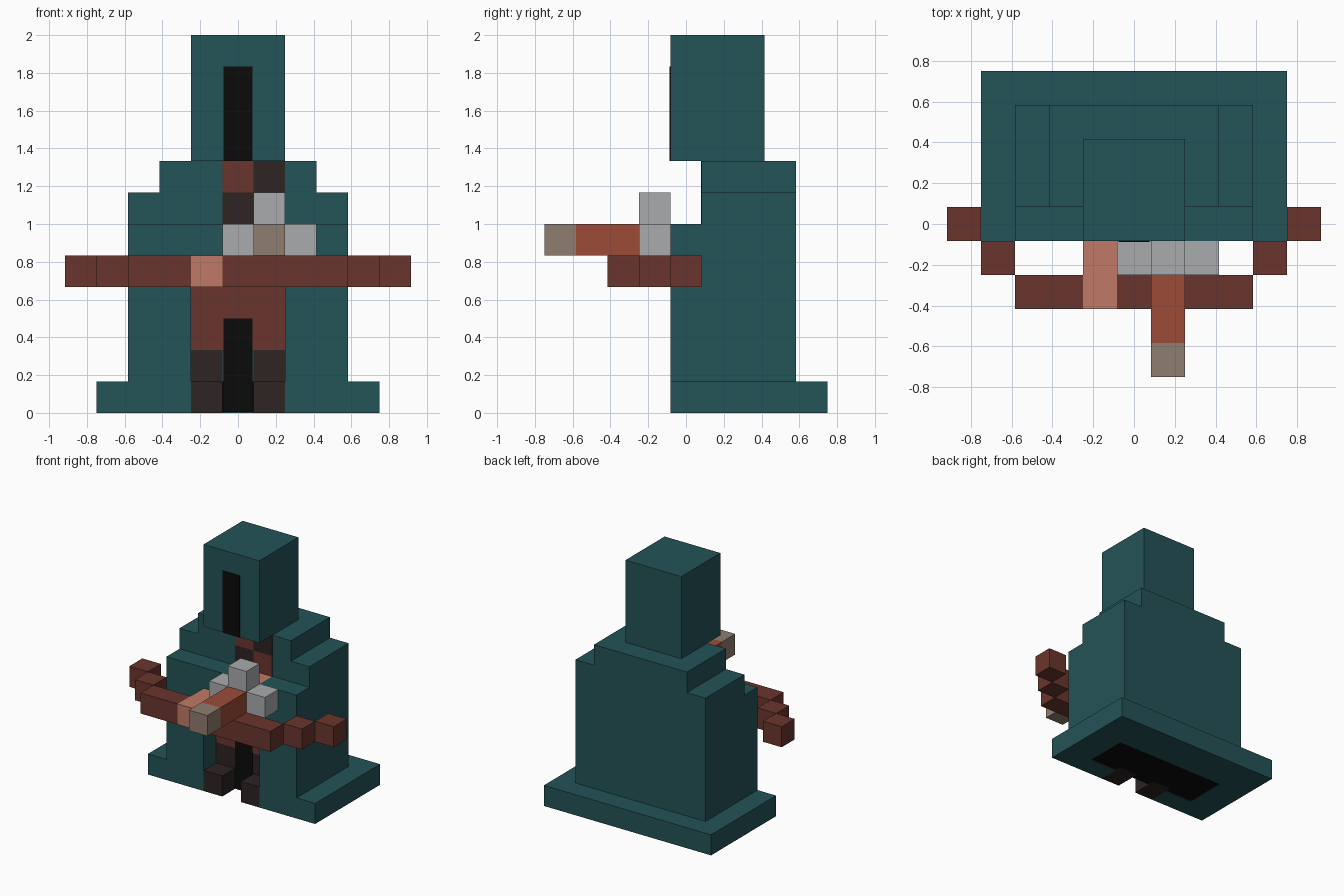
import bpy
import bmesh

U = 1 / 6      # edge of one block
P = 0.03       # plate thickness in blocks

cube = bpy.data.objects.get("Cube")
if cube:
    bpy.data.objects.remove(cube)


def material(name, hex_code):
    def linear(c):
        return c / 12.92 if c <= 0.04045 else ((c + 0.055) / 1.055) ** 2.4
    rgb = [linear(int(hex_code[i:i + 2], 16) / 255) for i in (0, 2, 4)]
    m = bpy.data.materials.new(name)
    m.use_nodes = True
    m.diffuse_color = (*rgb, 1)
    node = next(n for n in m.node_tree.nodes if n.type == 'BSDF_PRINCIPLED')
    node.inputs["Base Color"].default_value = (*rgb, 1)
    node.inputs["Roughness"].default_value = 0.9
    return m


teal = material("teal cloth", "245357")
brown = material("red brown", "6B352D")
dark = material("dark leather", "2E2323")
skin = material("skin", "C07A67")
wood = material("orange wood", "9C4B38")
grey = material("light grey", "AAABAE")
taupe = material("taupe tip", "8F7D70")
black = material("black shadow", "0B0B0B")


def part(name, mat, *boxes, mirror=False):
    """Join boxes given as (x0, x1, y0, y1, z0, z1) in block units."""
    boxes = list(boxes)
    if mirror:
        boxes += [(-b[1], -b[0], *b[2:]) for b in boxes]
    bm = bmesh.new()
    for b in boxes:
        verts = bmesh.ops.create_cube(bm, size=1)["verts"]
        for v in verts:
            for i in range(3):
                v.co[i] = (b[2 * i + 1] if v.co[i] > 0 else b[2 * i]) * U
    mesh = bpy.data.meshes.new(name)
    bm.to_mesh(mesh)
    bm.free()
    mesh.materials.append(mat)
    obj = bpy.data.objects.new(name, mesh)
    bpy.context.collection.objects.link(obj)
    return obj


# Robe hem: a ring around a dark hollow
part("hem_sides", teal, (1.5, 4.5, -.5, .5, 0, 1), (3, 4.5, .5, 2.6, 0, 1), mirror=True)
part("hem_back", teal, (-4.5, 4.5, 2.6, 4.5, 0, 1))
part("robe_hollow", black, (-3, 3, .5, 2.6, P, 1))

# Robe body and open front
part("robe_body", teal, (-3.5, 3.5, .5, 3.5, 1, 7))
part("robe_front_panels", teal, (1.5, 3.5, -.5, .5, 1, 4), mirror=True)
part("sleeves", teal, (-3.5, 3.5, -.5, .5, 4, 5), (-3.5, .5, -.5, .5, 5, 6),
     (1.5, 3.5, -.5, .5, 5, 6))
part("shoulders", teal, (-2.5, 2.5, .5, 3.5, 7, 8))

# Clothing under the robe
part("shirt", brown, (-1.5, 1.5, .5 - P, .5, 2, 4))
part("collar", brown, (-.5, .5, .5 - P, .5, 7, 8), (.5, 1.5, .5 - P, .5, 6, 7))
part("chest_strap", dark, (.5, 1.5, .5 - P, .5, 7, 8), (-.5, .5, .5 - P, .5, 6, 7))
part("legs", dark, (.5, 1.5, .5 - P, .5, 1, 2), mirror=True)
part("feet", dark, (.5, 1.5, -.5, .8, 0, 1), mirror=True)
part("leg_gap", black, (-.46, .46, .5 - 2 * P, .5, P, 3))

# Hood with a narrow face opening
part("hood", teal, (-1.5, 1.5, -.5, 2.5, 8, 12))
part("face_opening", black, (-.46, .46, -.5 - P, -.5, 8, 11))

# Hands
part("right_hand", skin, (-1.5, -.5, -2.5, -.5, 4, 5))
part("left_hand", skin, (.5, 1.5, -.5, .5, 5, 6))

# Crossbow
part("bow_middle", brown, (-3.5, -1.5, -2.5, -1.5, 4, 5), (-.5, 3.5, -2.5, -1.5, 4, 5))
part("bow_tips", brown, (3.5, 4.5, -1.5, -.5, 4, 5), (4.5, 5.5, -.5, .5, 4, 5), mirror=True)
part("bow_stock", wood, (.5, 1.5, -3.5, -1.5, 5, 6))
part("bolt_tip", taupe, (.5, 1.5, -4.5, -3.5, 5, 6))
part("bolt_feathers", grey, (-.5, 2.5, -1.5, -.5, 5, 6), (.5, 1.5, -1.5, -.5, 6, 7))
